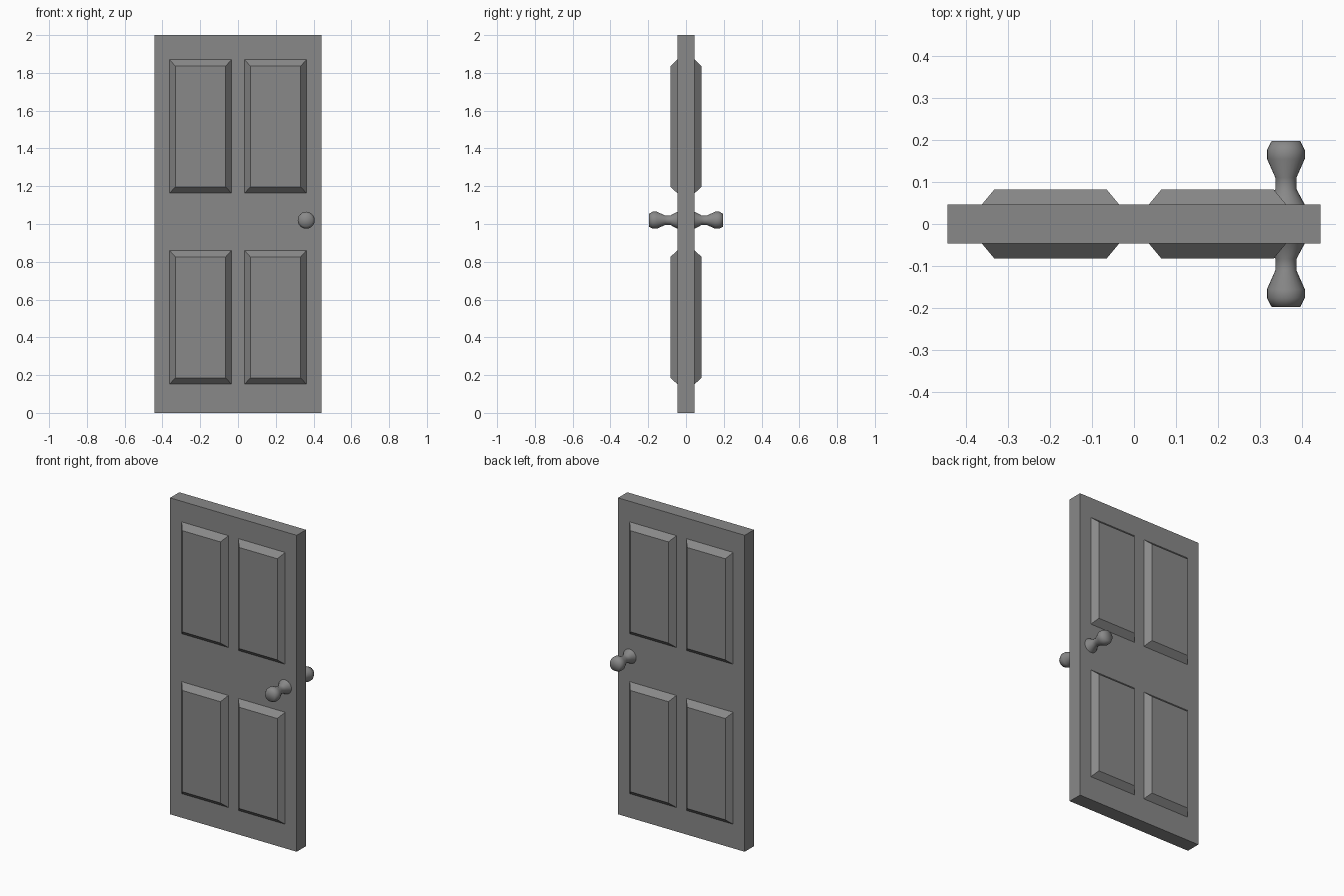
import bpy, bmesh
from math import cos, sin, tau

if "Cube" in bpy.data.objects:
    bpy.data.objects.remove(bpy.data.objects["Cube"])

grey = bpy.data.materials.new("plain grey")
grey.use_nodes = True
colour = (0.25, 0.25, 0.25, 1)
grey.diffuse_color = colour
grey.node_tree.nodes["Principled BSDF"].inputs["Base Color"].default_value = colour

HALF_W, HALF_D, HEIGHT = 0.443, 0.046, 2.0
PANEL_D, BEVEL = 0.082, 0.03


def finish(name, bm, smooth=False):
    bmesh.ops.recalc_face_normals(bm, faces=bm.faces)
    for f in bm.faces:
        f.smooth = smooth
    mesh = bpy.data.meshes.new(name)
    bm.to_mesh(mesh)
    bm.free()
    mesh.materials.append(grey)
    obj = bpy.data.objects.new(name, mesh)
    bpy.context.collection.objects.link(obj)
    return obj


# Door slab
bm = bmesh.new()
bmesh.ops.create_cube(bm, size=1)
for v in bm.verts:
    v.co = (v.co.x * 2 * HALF_W, v.co.y * 2 * HALF_D, (v.co.z + 0.5) * HEIGHT)
finish("door_slab", bm)


# Raised panel: a block whose outer face is drawn in to leave sloping sides
def panel(name, x0, x1, z0, z1, side):
    bm = bmesh.new()
    bmesh.ops.create_cube(bm, size=1)
    for v in bm.verts:
        outer = v.co.y > 0
        inset = BEVEL if outer else 0
        x = x1 - inset if v.co.x > 0 else x0 + inset
        z = z1 - inset * 1.13 if v.co.z > 0 else z0 + inset * 1.13
        v.co = (x, side * (PANEL_D if outer else HALF_D), z)
    finish(name, bm)


# Turned knob: profile of (radius, distance from door centre)
PROFILE = [(0.045, 0.046), (0.025, 0.083), (0.025, 0.11),
           (0.045, 0.155), (0.045, 0.176), (0.034, 0.197)]
KNOB_X, KNOB_Z, SIDES = 0.361, 1.02, 24


def knob(name, side):
    bm = bmesh.new()
    rings = [[bm.verts.new((KNOB_X + r * cos(tau * i / SIDES), side * y,
                            KNOB_Z + r * sin(tau * i / SIDES)))
              for i in range(SIDES)] for r, y in PROFILE]
    for a, b in zip(rings, rings[1:]):
        for i in range(SIDES):
            j = (i + 1) % SIDES
            bm.faces.new((a[i], a[j], b[j], b[i]))
    # Smooth end cap around a centre point
    tip = bm.verts.new((KNOB_X, side * PROFILE[-1][1], KNOB_Z))
    for i in range(SIDES):
        bm.faces.new((rings[-1][i], rings[-1][(i + 1) % SIDES], tip))
    finish(name, bm, smooth=True)


for face, side in (("front", -1), ("back", 1)):
    for level, z0, z1 in (("lower", 0.152, 0.86), ("upper", 1.163, 1.87)):
        panel(f"{face}_{level}_left_panel", 0.035, 0.362, z0, z1, side)
        panel(f"{face}_{level}_right_panel", -0.362, -0.035, z0, z1, side)
    knob(f"{face}_knob", side)
